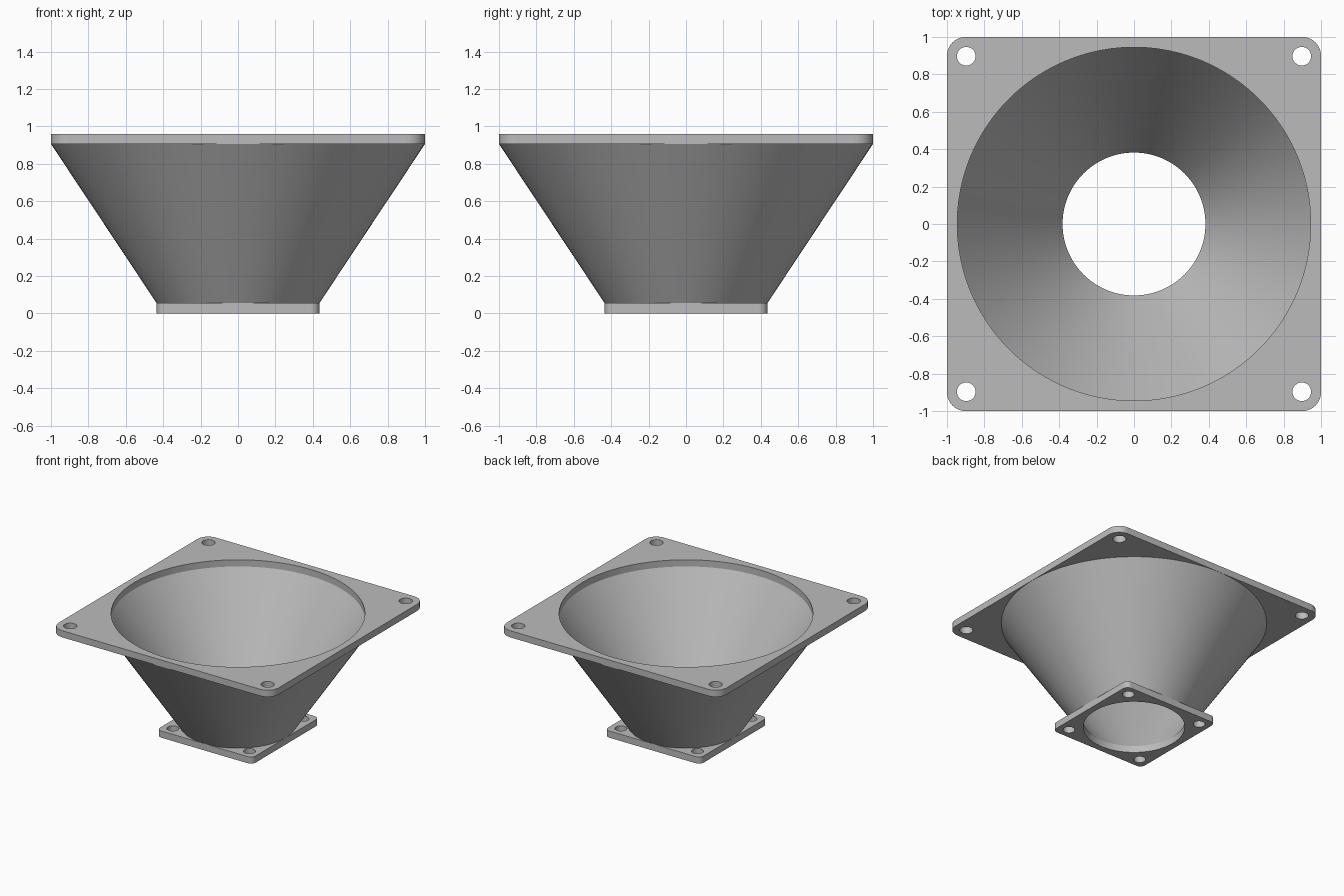
import bpy, bmesh
from math import sin, cos, pi, radians
from mathutils import Vector

if "Cube" in bpy.data.objects:
    bpy.data.objects.remove(bpy.data.objects["Cube"], do_unlink=True)

grey = bpy.data.materials.new("plain grey")
grey.use_nodes = True
colour = (0.5, 0.5, 0.5, 1)
grey.diffuse_color = colour
grey.node_tree.nodes["Principled BSDF"].inputs["Base Color"].default_value = colour

THICK, TOP = 0.055, 0.96
SIDES = 96


def finish(bm, name):
    bmesh.ops.recalc_face_normals(bm, faces=bm.faces)
    mesh = bpy.data.meshes.new(name)
    bm.to_mesh(mesh)
    bm.free()
    mesh.materials.append(grey)
    ob = bpy.data.objects.new(name, mesh)
    bpy.context.collection.objects.link(ob)
    bpy.ops.object.select_all(action="DESELECT")
    ob.select_set(True)
    bpy.context.view_layer.objects.active = ob
    bpy.ops.object.shade_smooth_by_angle(angle=radians(30))
    return ob


def circle(x, y, r, n):
    return [(x + r * cos(2 * pi * i / n), y + r * sin(2 * pi * i / n)) for i in range(n)]


def rounded_square(half, r, steps=10):
    pts = []
    for q in range(4):
        turn = q * pi / 2
        cx = (half - r) * (1 if q in (0, 3) else -1)
        cy = (half - r) * (1 if q < 2 else -1)
        for i in range(steps + 1):
            a = turn + i / steps * pi / 2
            pts.append((cx + r * cos(a), cy + r * sin(a)))
    return pts


def flange(name, z, half, corner, bore, bolt_at, bolt_r):
    """Rounded square plate with a central bore and four bolt holes."""
    bm = bmesh.new()
    loops = [rounded_square(half, corner), circle(0, 0, bore, SIDES)]
    loops += [circle(sx * bolt_at, sy * bolt_at, bolt_r, 32) for sx in (-1, 1) for sy in (-1, 1)]
    for pts in loops:
        vs = [bm.verts.new((x, y, z)) for x, y in pts]
        for a, b in zip(vs, vs[1:] + vs[:1]):
            bm.edges.new((a, b))
    bmesh.ops.triangle_fill(bm, edges=bm.edges[:], use_beauty=True, normal=(0, 0, 1))
    ext = bmesh.ops.extrude_face_region(bm, geom=bm.faces[:], use_keep_orig=True)
    top = [g for g in ext["geom"] if isinstance(g, bmesh.types.BMVert)]
    bmesh.ops.translate(bm, verts=top, vec=Vector((0, 0, THICK)))
    return finish(bm, name)


def funnel(name, low, high, z0, z1):
    """Conical wall between the flanges: low and high are (inner, outer) radii."""
    bm = bmesh.new()
    profile = [(low[0], z0), (high[0], z1), (high[1], z1), (low[1], z0)]
    vs = [bm.verts.new((r, 0, z)) for r, z in profile]
    edges = [bm.edges.new((vs[i], vs[(i + 1) % 4])) for i in range(4)]
    bmesh.ops.spin(bm, geom=vs + edges, cent=(0, 0, 0), axis=(0, 0, 1),
                   angle=2 * pi, steps=SIDES, use_merge=True)
    bmesh.ops.remove_doubles(bm, verts=bm.verts[:], dist=1e-5)
    return finish(bm, name)


# Mounting plates
flange("lower_flange", 0, 0.435, 0.045, 0.382, 0.348, 0.045)
flange("upper_flange", TOP - THICK, 1.0, 0.1, 0.945, 0.897, 0.05)

# Duct wall joining them
funnel("funnel_wall", (0.382, 0.435), (0.945, 0.999), THICK, TOP - THICK)
